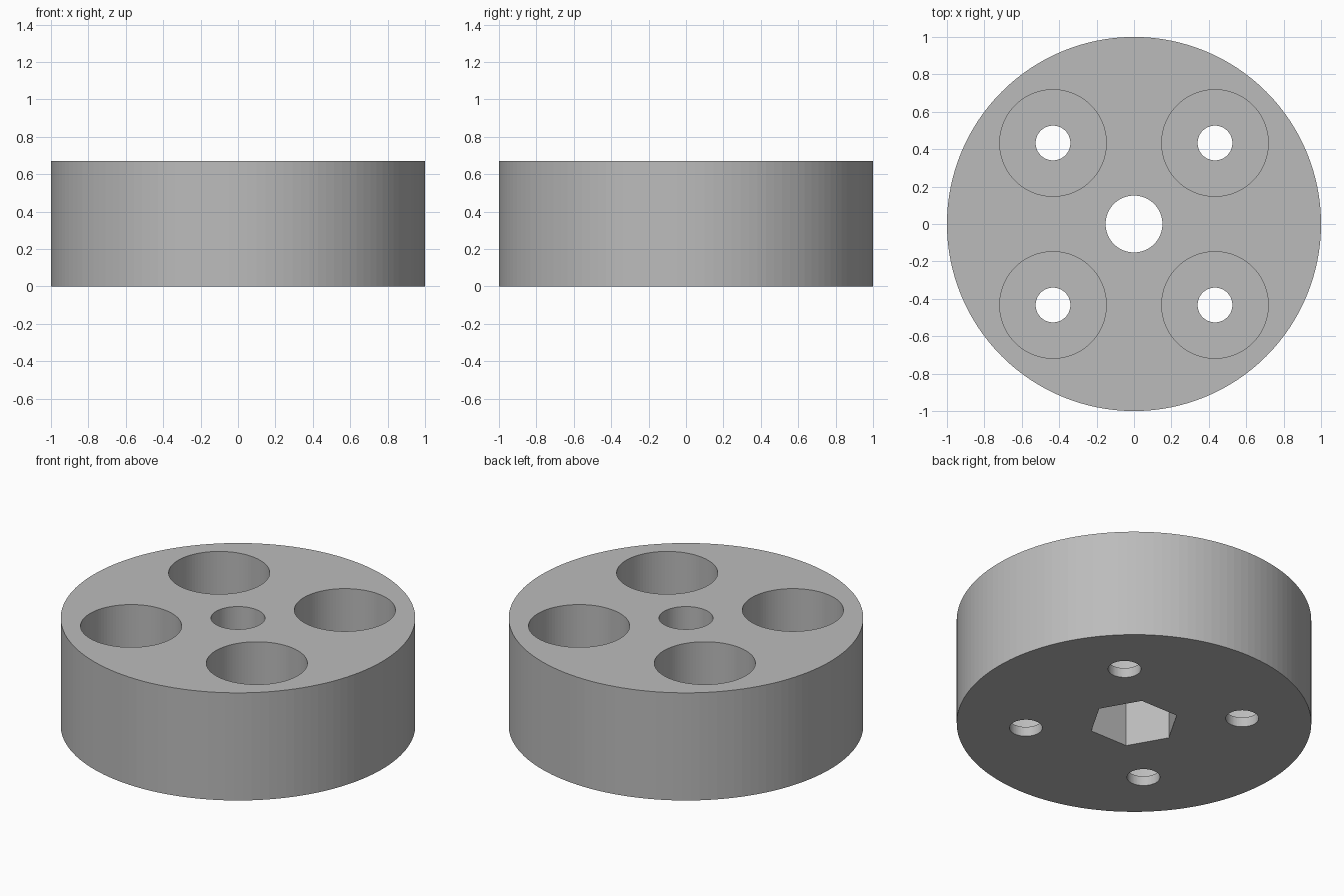
import bpy
from math import radians

if "Cube" in bpy.data.objects:
    bpy.data.objects.remove(bpy.data.objects["Cube"], do_unlink=True)

HEIGHT = 0.67
FLOOR = 0.06        # web left under the counterbores
HEX_DEPTH = 0.33    # nut recess
PITCH = 0.433       # hole offset in x and y
OVER = 0.1          # cutter overshoot

grey = bpy.data.materials.new("plain grey")
grey.use_nodes = True
colour = (0.5, 0.5, 0.5, 1)
grey.diffuse_color = colour
grey.node_tree.nodes["Principled BSDF"].inputs["Base Color"].default_value = colour


def cylinder(name, radius, low, high, x=0, y=0, sides=96, turn=0):
    bpy.ops.mesh.primitive_cylinder_add(
        vertices=sides, radius=radius, depth=high - low,
        location=(x, y, (low + high) / 2), rotation=(0, 0, radians(turn)))
    obj = bpy.context.object
    obj.name = name
    obj.data.materials.append(grey)
    return obj


def cut(body, cutter):
    mod = body.modifiers.new(cutter.name, "BOOLEAN")
    mod.operation = "DIFFERENCE"
    mod.solver = "EXACT"
    mod.object = cutter
    bpy.context.view_layer.objects.active = body
    bpy.ops.object.modifier_apply(modifier=mod.name)
    bpy.data.objects.remove(cutter, do_unlink=True)


# Main disc
body = cylinder("round_body", 1, 0, HEIGHT, sides=128)

# Central bolt hole with a hexagonal nut recess underneath
cut(body, cylinder("bolt_hole", 0.152, -OVER, HEIGHT + OVER))
cut(body, cylinder("nut_recess", 0.256, -OVER, HEX_DEPTH, sides=6, turn=30))

# Four counterbored screw holes
for sx in (-1, 1):
    for sy in (-1, 1):
        x, y = sx * PITCH, sy * PITCH
        cut(body, cylinder("screw_hole", 0.093, -OVER, HEIGHT + OVER, x, y, sides=64))
        cut(body, cylinder("counterbore", 0.285, FLOOR, HEIGHT + OVER, x, y))
